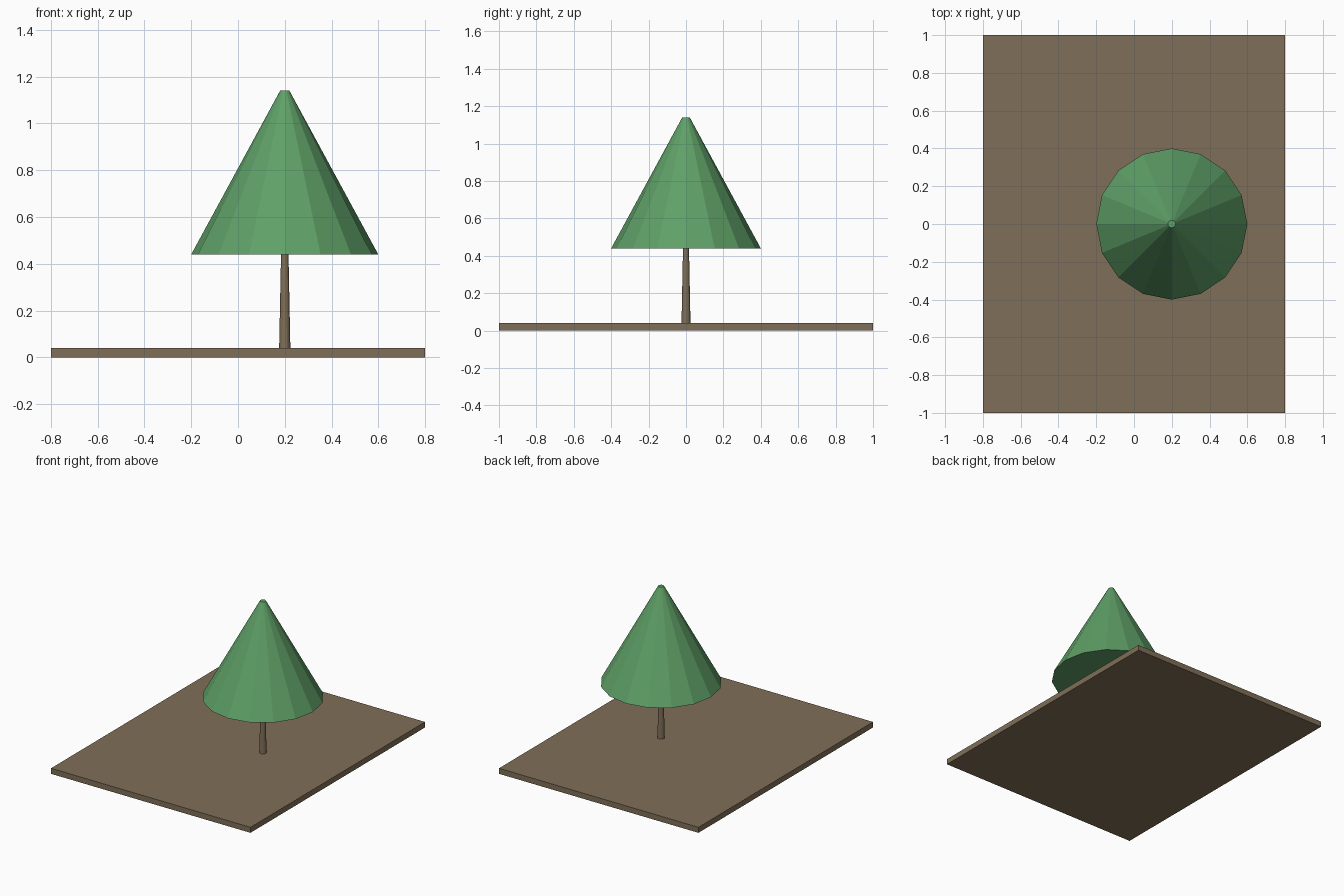
import bpy
import math

if "Cube" in bpy.data.objects:
    bpy.data.objects.remove(bpy.data.objects["Cube"])


def material(name, srgb):
    # 8-bit screen colour to linear diffuse colour
    mat = bpy.data.materials.new(name)
    linear = [((c / 255 + 0.055) / 1.055) ** 2.4 for c in srgb]
    mat.diffuse_color = (*linear, 1)
    mat.use_nodes = True
    mat.node_tree.nodes["Principled BSDF"].inputs["Base Color"].default_value = mat.diffuse_color
    return mat


def tapered(name, x, z0, z1, r0, r1, mat, sides=16):
    # Flat-sided frustum standing between two heights
    bpy.ops.mesh.primitive_cone_add(vertices=sides, radius1=r0, radius2=r1,
                                    depth=z1 - z0, location=(x, 0, (z0 + z1) / 2))
    obj = bpy.context.object
    obj.name = name
    obj.data.materials.append(mat)
    return obj


brown = material("earth brown", (128, 111, 88))
green = material("leaf green", (95, 160, 103))

BASE_TOP, LEAF_BOTTOM, LEAF_TOP = 0.04, 0.44, 1.14
TREE_X = 0.2

# Ground slab
bpy.ops.mesh.primitive_cube_add(size=1, location=(0, 0, BASE_TOP / 2))
slab = bpy.context.object
slab.name = "ground_slab"
slab.scale = (1.6, 2.0, BASE_TOP)
bpy.ops.object.transform_apply(location=False, rotation=False, scale=True)
slab.data.materials.append(brown)

# Tree
tapered("trunk", TREE_X, BASE_TOP, LEAF_BOTTOM, 0.024, 0.016, brown)
tapered("foliage", TREE_X, LEAF_BOTTOM, LEAF_TOP, 0.4, 0.02, green)
